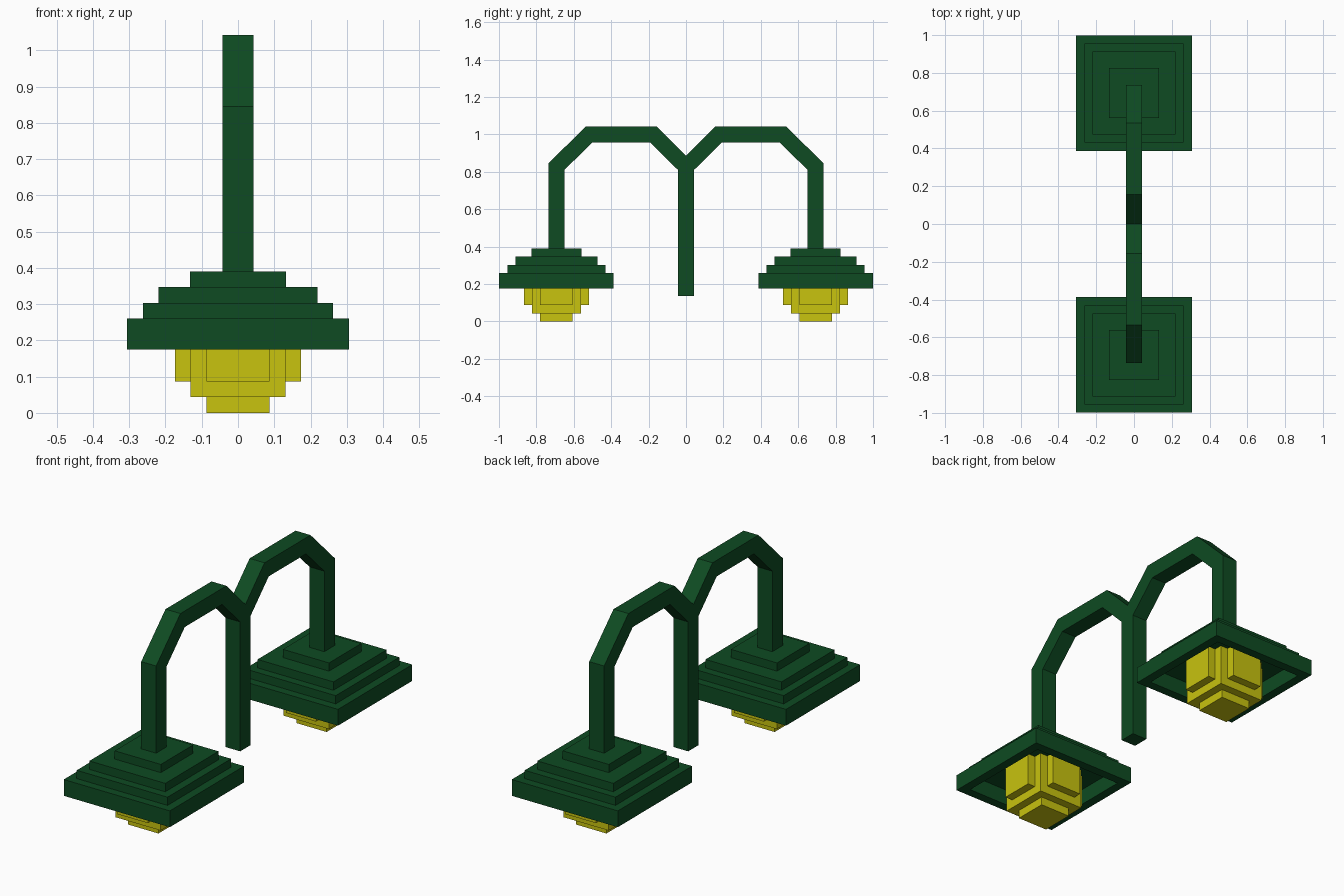
import bpy, bmesh
from mathutils import Vector

if "Cube" in bpy.data.objects:
    bpy.data.objects.remove(bpy.data.objects["Cube"])

U = 0.0436       # block unit
LAMP_Y = 0.693   # lamp distance from the post
LAMP_Z = 0.175   # height of the shade rim


def material(name, colour):
    m = bpy.data.materials.new(name)
    m.use_nodes = True
    m.diffuse_color = colour
    m.node_tree.nodes["Principled BSDF"].inputs["Base Color"].default_value = colour
    return m


green = material("dark green", (0.0044, 0.070, 0.0160, 1))
yellow = material("lamp yellow", (0.578, 0.546, 0.0048, 1))


def finish(name, bm, mat):
    bmesh.ops.recalc_face_normals(bm, faces=bm.faces[:])
    mesh = bpy.data.meshes.new(name)
    bm.to_mesh(mesh)
    bm.free()
    mesh.materials.append(mat)
    ob = bpy.data.objects.new(name, mesh)
    bpy.context.collection.objects.link(ob)
    return ob


def square_steps(name, profile, mat, y):
    """Sweep a (half width, z) profile round a square and cap both ends."""
    bm = bmesh.new()
    rings = [[bm.verts.new((sx * h, y + sy * h, z))
              for sx, sy in ((-1, -1), (1, -1), (1, 1), (-1, 1))]
             for h, z in profile]
    for a, b in zip(rings, rings[1:]):
        for i in range(4):
            j = (i + 1) % 4
            bm.faces.new((a[i], a[j], b[j], b[i]))
    bm.faces.new(rings[0])
    bm.faces.new(rings[-1])
    return finish(name, bm, mat)


def blocks(name, sizes, mat, centre):
    """Several boxes sharing one centre, given by half sizes."""
    bm = bmesh.new()
    for size in sizes:
        made = bmesh.ops.create_cube(bm, size=2)["verts"]
        bmesh.ops.scale(bm, vec=Vector(size), verts=made)
        bmesh.ops.translate(bm, vec=Vector(centre), verts=made)
    return finish(name, bm, mat)


# Post and both arms: half outline in (y, z), mirrored and extruded across x
inner = [(0.043, 0.135), (0.043, 0.81), (0.192, 0.958), (0.50, 0.958),
         (0.65, 0.81), (0.65, 0.388)]
outer = [(0.736, 0.388), (0.736, 0.845), (0.536, 1.042), (0.157, 1.042)]
half = inner + outer
outline = half + [(0, 0.885)] + [(-y, z) for y, z in reversed(half)]
bm = bmesh.new()
face = bm.faces.new([bm.verts.new((-0.043, y, z)) for y, z in outline])
side = bmesh.ops.extrude_face_region(bm, geom=[face])["geom"]
bmesh.ops.translate(bm, vec=(0.086, 0, 0),
                    verts=[v for v in side if isinstance(v, bmesh.types.BMVert)])
finish("post_and_arms", bm, green)

# Stepped shade, hollow underneath
z1, z2, z3, z4 = 0.26, 0.303, 0.347, 0.39
shade = [(0.133, z4), (0.133, z3), (0.219, z3), (0.219, z2), (0.262, z2),
         (0.262, z1), (0.306, z1), (0.306, LAMP_Z),
         (0.258, LAMP_Z), (0.258, z1 - 0.002)]

for label, y in (("front", -LAMP_Y), ("back", LAMP_Y)):
    square_steps(label + "_shade", shade, green, y)
    # Rounded block bulb: a cube with a raised panel on every side
    blocks(label + "_bulb",
           [(3 * U, 3 * U, 3 * U), (4 * U, 2 * U, 2 * U),
            (2 * U, 4 * U, 2 * U), (2 * U, 2 * U, 4 * U)],
           yellow, (0, y, 4 * U))
